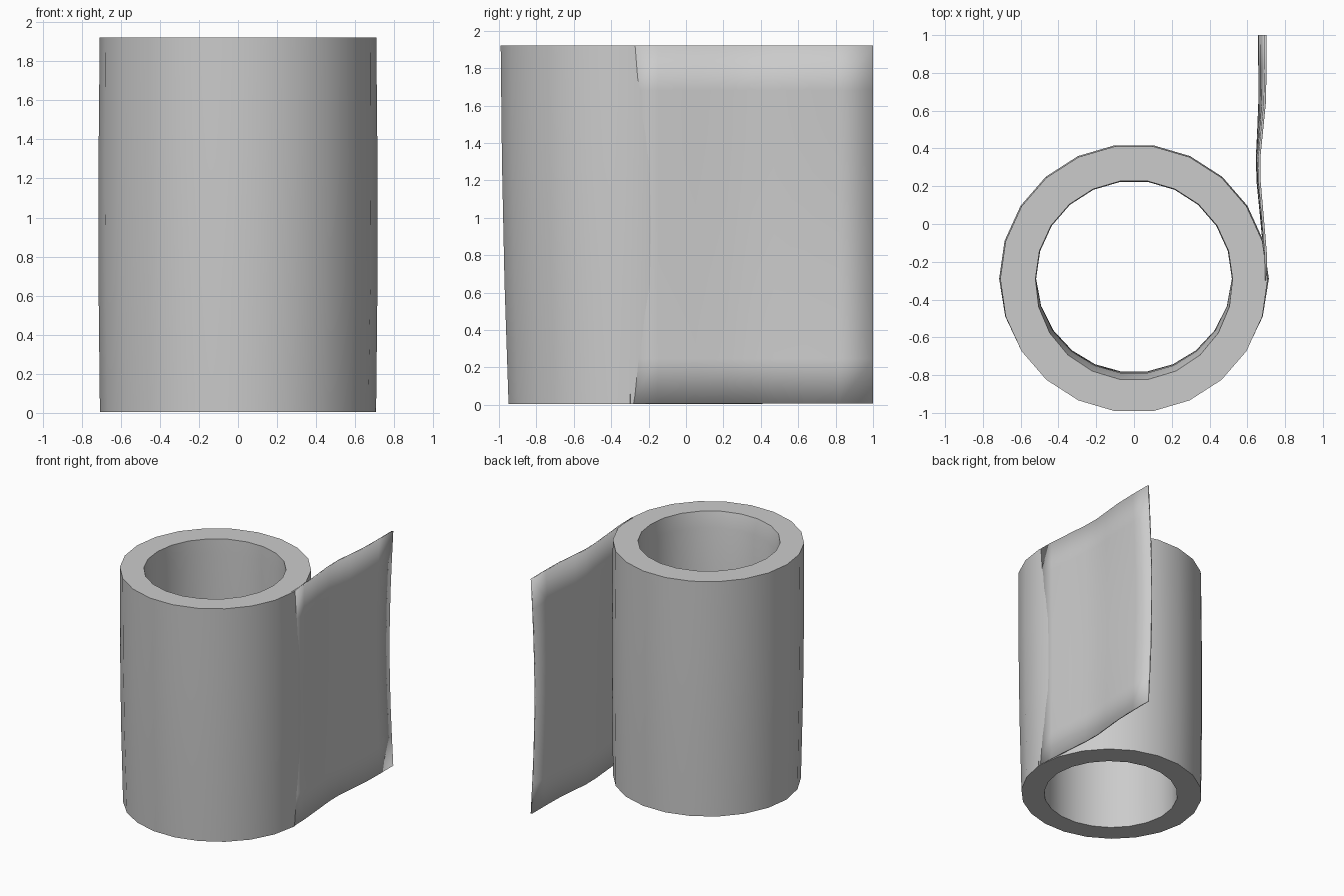
import bpy, bmesh, math

if "Cube" in bpy.data.objects:
    bpy.data.objects.remove(bpy.data.objects["Cube"])

CX, CY, N = 0.0, -0.29, 22


def finish(bm, name, angle):
    bmesh.ops.recalc_face_normals(bm, faces=bm.faces)
    mesh = bpy.data.meshes.new(name)
    bm.to_mesh(mesh)
    bm.free()
    obj = bpy.data.objects.new(name, mesh)
    bpy.context.collection.objects.link(obj)
    bpy.ops.object.select_all(action='DESELECT')
    obj.select_set(True)
    bpy.context.view_layer.objects.active = obj
    bpy.ops.object.shade_smooth_by_angle(angle=math.radians(angle))
    return obj


# Hollow roll: closed section of (radius, height, extra radius towards the front)
section = [(0.707, 0.005, -0.042), (0.714, 0.65, -0.027), (0.714, 1.3, -0.013),
           (0.708, 1.922, 0.0), (0.522, 1.922, 0.016), (0.518, 1.80, -0.015),
           (0.518, 0.9, -0.02), (0.52, 0.005, -0.025)]
bm = bmesh.new()
rings = []
for r, z, lean in section:
    ring = []
    for i in range(N):
        a = 2 * math.pi * i / N
        rad = r + lean * max(0, -math.sin(a))
        ring.append(bm.verts.new((CX + rad * math.cos(a), CY + rad * math.sin(a), z)))
    rings.append(ring)
for k in range(len(rings)):
    lo, hi = rings[k], rings[(k + 1) % len(rings)]
    for i in range(N):
        j = (i + 1) % N
        bm.faces.new((lo[i], lo[j], hi[j], hi[i]))
finish(bm, "paper_roll", 40)

# Loose sheet: path of (x at the rims, y, inward bow at mid height)
path = [(0.700, -0.30, 0.0), (0.697, -0.15, 0.006), (0.680, 0.05, 0.008),
        (0.665, 0.22, 0.010), (0.663, 0.35, 0.012), (0.675, 0.47, 0.018),
        (0.692, 0.64, 0.028), (0.696, 0.82, 0.032), (0.696, 1.0, 0.034)]
bm = bmesh.new()
rows = 8
grid = []
for x, y, bow in path:
    col = []
    for k in range(rows + 1):
        t = k / rows
        col.append(bm.verts.new((x - bow * math.sin(math.pi * t), y, 0.008 + 1.914 * t)))
    grid.append(col)
for a, b in zip(grid, grid[1:]):
    for k in range(rows):
        bm.faces.new((a[k], b[k], b[k + 1], a[k + 1]))
sheet = finish(bm, "loose_sheet", 40)
solid = sheet.modifiers.new("thickness", 'SOLIDIFY')
solid.thickness = 0.012
solid.offset = 0
